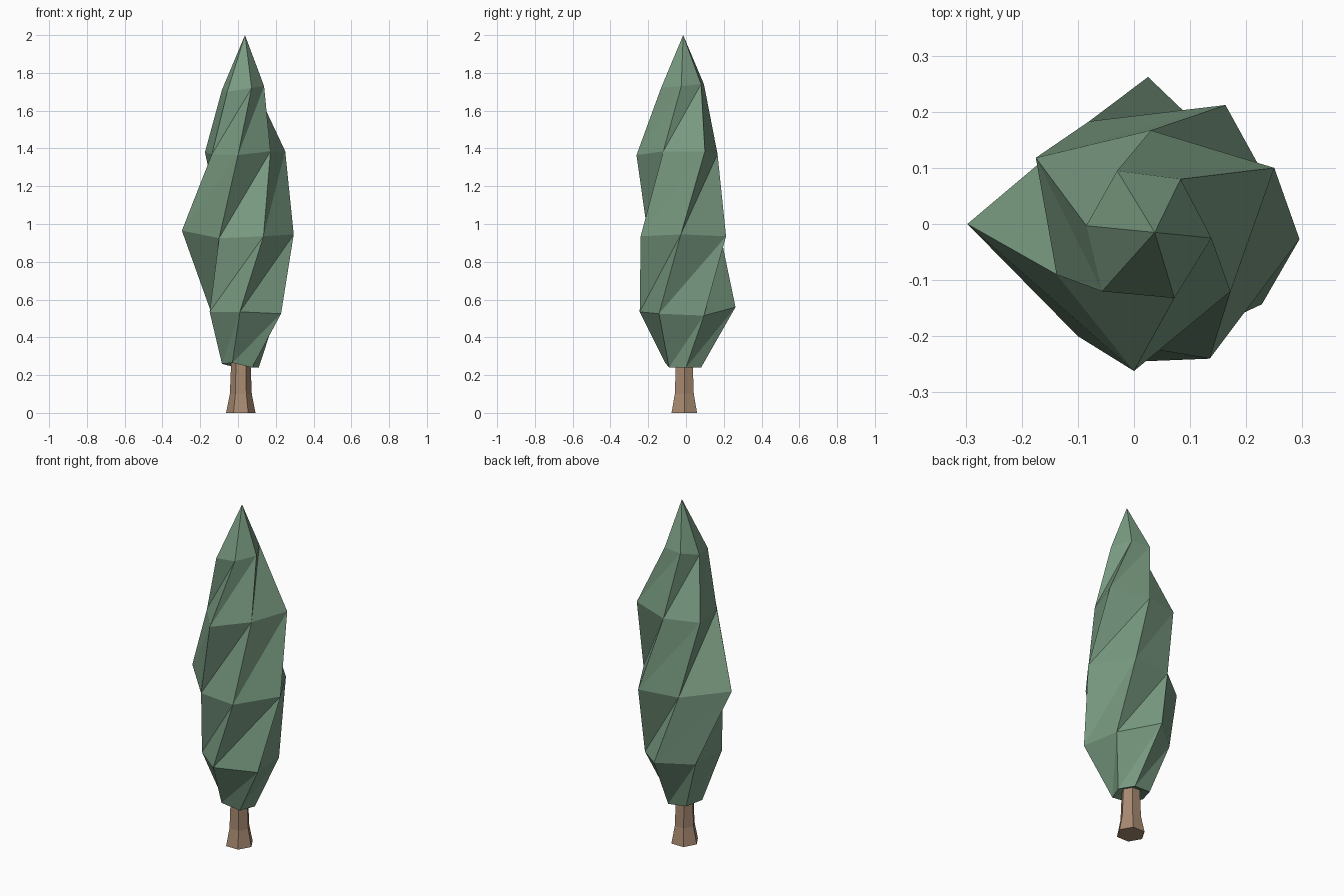
import bpy, bmesh
from math import cos, sin, tau

cube = bpy.data.objects.get("Cube")
if cube:
    bpy.data.objects.remove(cube, do_unlink=True)


def make_material(name, rgb):
    mat = bpy.data.materials.new(name)
    mat.use_nodes = True
    mat.diffuse_color = (*rgb, 1)
    mat.node_tree.nodes["Principled BSDF"].inputs["Base Color"].default_value = (*rgb, 1)
    return mat


def build_stack(name, rings, mat, base, tip):
    """Join rings of equal size with triangles, closed by a base and a tip point."""
    bm = bmesh.new()
    rows = [[bm.verts.new(p) for p in ring] for ring in rings]
    base_vert, tip_vert = bm.verts.new(base), bm.verts.new(tip)
    count = len(rows[0])
    for i in range(count):
        j = (i + 1) % count
        for low, high in zip(rows, rows[1:]):
            bm.faces.new((low[i], low[j], high[j]))
            bm.faces.new((low[i], high[j], high[i]))
        bm.faces.new((base_vert, rows[0][j], rows[0][i]))
        bm.faces.new((rows[-1][i], rows[-1][j], tip_vert))
    bmesh.ops.recalc_face_normals(bm, faces=bm.faces)
    mesh = bpy.data.meshes.new(name)
    bm.to_mesh(mesh)
    bm.free()
    mesh.materials.append(mat)
    obj = bpy.data.objects.new(name, mesh)
    bpy.context.collection.objects.link(obj)
    return obj


green = make_material("foliage green", (0.19, 0.325, 0.22))
brown = make_material("bark brown", (0.39, 0.255, 0.165))

# Foliage: irregular six-sided rings, each turned against the one below
hem = [(-.03, -.11, .265), (.075, -.09, .24), (.11, 0, .24),
       (.06, .08, .24), (-.05, .07, .25), (-.085, -.03, .26)]
lower = [(.01, -.245, .535), (.228, -.143, .525), (.2, .095, .515),
         (.025, .262, .56), (-.145, .12, .54), (-.15, -.12, .535)]
middle = [(.135, -.24, .935), (.295, -.027, .945), (.163, .212, .935),
          (-.08, .183, .94), (-.297, 0, .965), (-.1, -.2, .925)]
upper = [(.172, -.12, 1.385), (.25, .1, 1.385), (.03, .167, 1.37),
         (-.175, .118, 1.38), (-.138, -.09, 1.37), (0, -.262, 1.365)]
crown = [(.138, -.025, 1.73), (.083, .08, 1.74), (-.03, .095, 1.74),
         (-.085, -.003, 1.71), (-.057, -.12, 1.7), (.072, -.132, 1.72)]
build_stack("foliage", [hem, lower, middle, upper, crown], green,
            (.015, -.01, .28), (.037, -.015, 2))

# Trunk: hexagonal, flared at the foot
trunk_rings = [[(.015 + r * cos(tau * k / 6), -.009 + r * sin(tau * k / 6), z)
                for k in range(6)]
               for r, z in ((.078, 0), (.058, .1), (.05, .3))]
build_stack("trunk", trunk_rings, brown, (.015, -.009, 0), (.015, -.009, .3))
